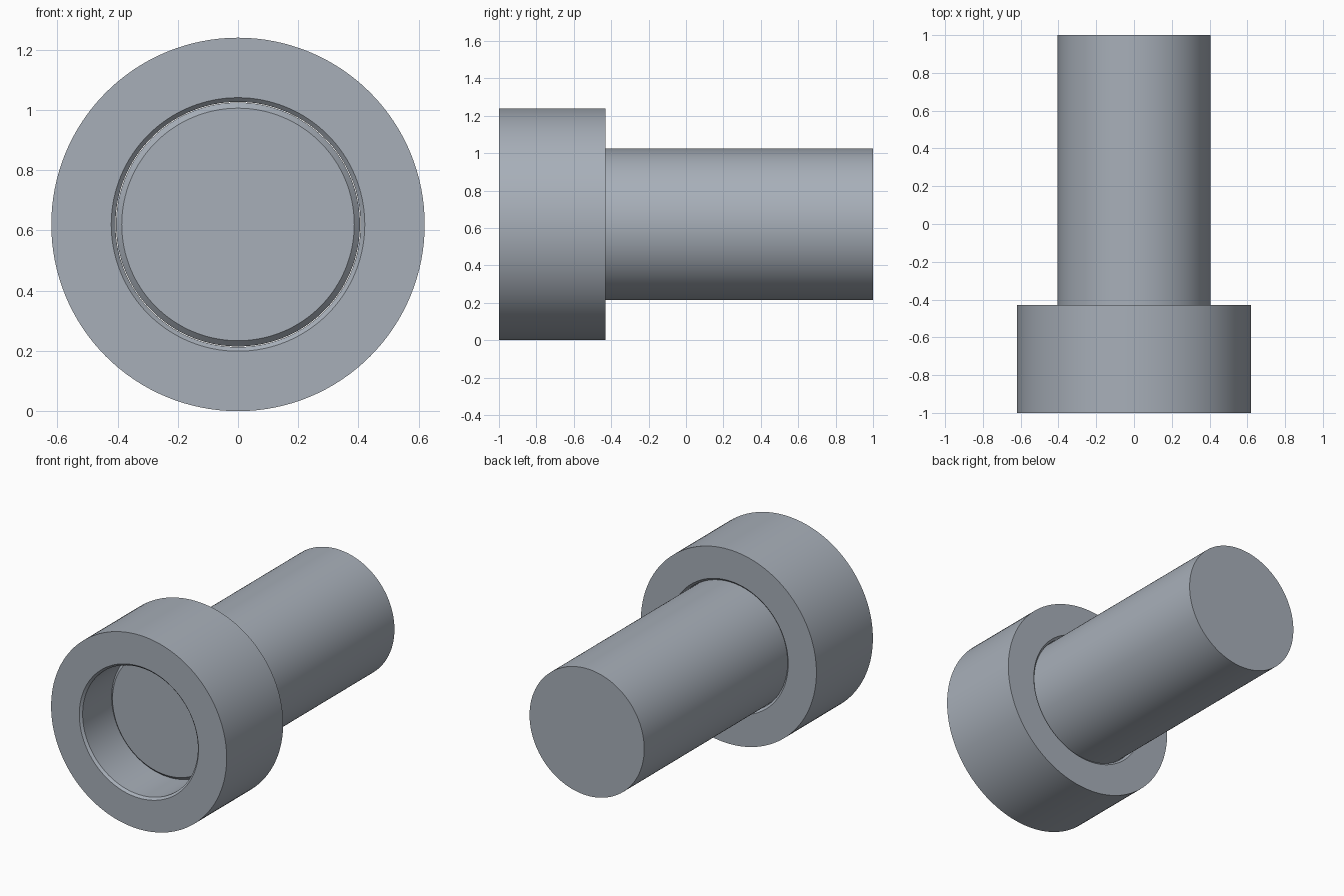
import bpy
import bmesh
from math import sin, cos, tau

cube = bpy.data.objects.get("Cube")
if cube:
    bpy.data.objects.remove(cube)

SEGMENTS = 128
AXIS_Z = 0.62

steel = bpy.data.materials.new("steel grey")
steel.use_nodes = True
colour = (0.39, 0.43, 0.485, 1)
steel.diffuse_color = colour
steel.node_tree.nodes["Principled BSDF"].inputs["Base Color"].default_value = colour


def turned_part(name, profile, hollow):
    """Turn (radius, y) points around the y axis; hollow closes the profile, solid caps both ends."""
    bm = bmesh.new()
    rings = [[bm.verts.new((r * cos(tau * i / SEGMENTS), y, r * sin(tau * i / SEGMENTS)))
              for i in range(SEGMENTS)] for r, y in profile]
    following = rings[1:] + rings[:1] if hollow else rings[1:]
    for a, b in zip(rings, following):
        for i in range(SEGMENTS):
            j = (i + 1) % SEGMENTS
            bm.faces.new((a[i], a[j], b[j], b[i]))
    if not hollow:
        bm.faces.new(rings[0])
        bm.faces.new(rings[-1])
    bmesh.ops.recalc_face_normals(bm, faces=bm.faces)
    mesh = bpy.data.meshes.new(name)
    bm.to_mesh(mesh)
    bm.free()
    mesh.materials.append(steel)
    part = bpy.data.objects.new(name, mesh)
    part.location.z = AXIS_Z
    bpy.context.collection.objects.link(part)
    bpy.ops.object.select_all(action="DESELECT")
    part.select_set(True)
    bpy.context.view_layer.objects.active = part
    bpy.ops.object.shade_smooth_by_angle(angle=0.5)


# Collar with a bore chamfered at both ends
outer, bore, bevel = 0.62, 0.407, 0.014
front, back = -1.0, -0.43
turned_part("collar", [
    (outer, front), (outer, back), (bore + bevel, back), (bore, back - bevel),
    (bore, front + bevel), (bore + bevel, front)], hollow=True)

# Solid shaft seated halfway into the collar, chamfered at its inner end
shaft, seat, chamfer = 0.405, -0.715, 0.019
turned_part("shaft", [
    (shaft - chamfer, seat), (shaft, seat + chamfer), (shaft, 1.0)], hollow=False)
